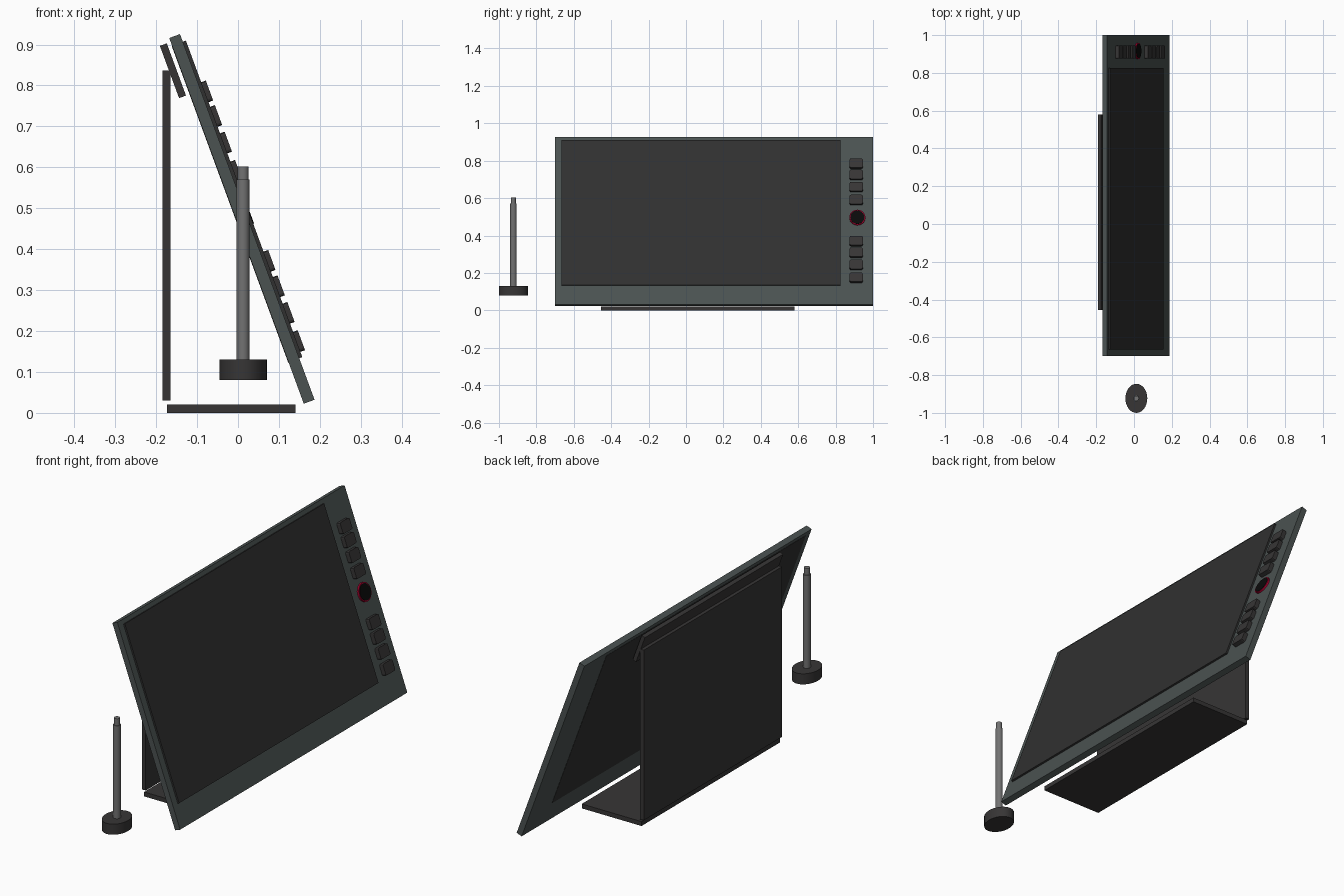
import bpy, bmesh, math
from mathutils import Matrix, Vector

if "Cube" in bpy.data.objects:
    bpy.data.objects.remove(bpy.data.objects["Cube"])

TILT = math.radians(-20.2)
PANEL = Matrix.Translation((0.0095, 0.15, 0.474)) @ Matrix.Rotation(TILT, 4, 'Y')


def material(name, rgb):
    m = bpy.data.materials.new(name)
    m.diffuse_color = (*rgb, 1)
    m.use_nodes = True
    m.node_tree.nodes["Principled BSDF"].inputs["Base Color"].default_value = m.diffuse_color
    return m


SLATE = material("slate", (0.07, 0.085, 0.083))
SCREEN = material("screen_dark", (0.03, 0.03, 0.03))
DARK = material("dark_grey", (0.038, 0.036, 0.036))
METAL = material("metal_grey", (0.17, 0.17, 0.17))
RED = material("red", (0.45, 0.0, 0.03))
BLACK = material("black", (0.003, 0.003, 0.003))


def finish(name, bm, mat, matrix):
    bm.normal_update()
    me = bpy.data.meshes.new(name)
    bm.to_mesh(me)
    bm.free()
    me.materials.append(mat)
    ob = bpy.data.objects.new(name, me)
    ob.matrix_world = matrix
    bpy.context.collection.objects.link(ob)
    return ob


def box(name, x, y, z, mat, matrix=Matrix(), corner=0.0):
    """Box from (min, max) ranges; corner rounds the edges running along x."""
    bm = bmesh.new()
    size = Vector([r[1] - r[0] for r in (x, y, z)])
    mid = Vector([(r[0] + r[1]) / 2 for r in (x, y, z)])
    bmesh.ops.create_cube(bm, size=1, matrix=Matrix.Translation(mid) @ Matrix.Diagonal((*size, 1)))
    if corner:
        edges = [e for e in bm.edges if abs((e.verts[0].co - e.verts[1].co).x) > 1e-4]
        bmesh.ops.bevel(bm, geom=edges, offset=corner, segments=2, profile=0.5, affect='EDGES')
    return finish(name, bm, mat, matrix)


def cylinder(name, rx, ry, depth, mat, matrix, sides=32):
    bm = bmesh.new()
    bmesh.ops.create_cone(bm, cap_ends=True, segments=sides, radius1=1, radius2=1, depth=depth,
                          matrix=Matrix.Diagonal((rx, ry, 1, 1)))
    for f in bm.faces:
        f.smooth = len(f.verts) == 4
    for e in bm.edges:
        e.smooth = all(f.smooth for f in e.link_faces)
    return finish(name, bm, mat, matrix)


# Tablet body and display (local: x = outwards, z = up the slope)
box("tablet_body", (-0.014, 0.014), (-0.85, 0.85), (-0.476, 0.476), SLATE, PANEL)
box("display", (-0.015, 0.022), (-0.815, 0.677), (-0.368, 0.456), SCREEN, PANEL)

# Shortcut keys in two groups of four
for i, top in enumerate((0.812, 0.752, 0.687, 0.618, 0.398, 0.336, 0.271, 0.202)):
    s = (top - 0.4857) / math.cos(TILT)
    box(f"shortcut_key_{i + 1}", (0.010, 0.034), (0.725, 0.795), (s - 0.052, s), DARK, PANEL, 0.007)

# Dial with red rim
for name, r, front, mat in (("dial_rim", 0.043, 0.022, RED), ("dial_cap", 0.038, 0.024, BLACK)):
    depth = front - 0.010
    cylinder(name, r, r, depth, mat, PANEL @ Matrix.Translation((front - depth / 2, 0.766, 0.017))
             @ Matrix.Rotation(math.pi / 2, 4, 'Y'))

# Folding stand: base, upright and tilted flap
box("stand_base", (-0.173, 0.14), (-0.455, 0.58), (0, 0.021), DARK)
box("stand_upright", (-0.185, -0.165), (-0.455, 0.58), (0.03, 0.836), DARK)
box("stand_flap", (-0.009, 0.009), (-0.455, 0.58), (-0.068, 0.068), DARK,
    Matrix.Translation((-0.159, 0, 0.836)) @ Matrix.Rotation(TILT, 4, 'Y'))

# Stylus in its oval holder
for name, rx, ry, z0, z1, mat in (("pen_holder", 0.058, 0.077, 0.08, 0.13, DARK),
                                  ("pen_shaft", 0.016, 0.017, 0.13, 0.57, METAL),
                                  ("pen_tip", 0.0135, 0.013, 0.57, 0.602, METAL)):
    cylinder(name, rx, ry, z1 - z0, mat, Matrix.Translation((0.0125, -0.923, (z0 + z1) / 2)))
